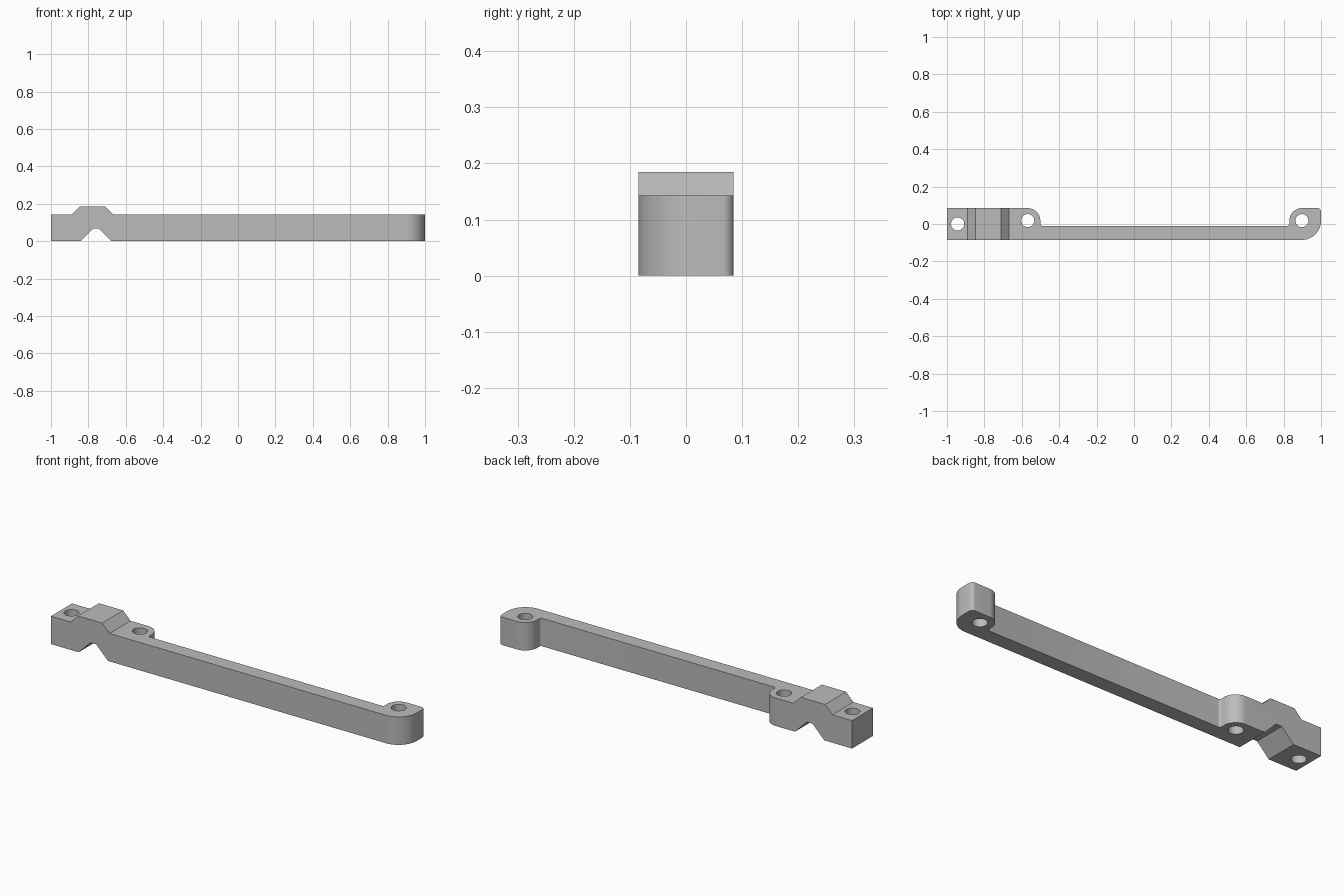
import bpy, bmesh, math
from mathutils import Vector

cube = bpy.data.objects.get("Cube")
if cube:
    bpy.data.objects.remove(cube, do_unlink=True)

grey = bpy.data.materials.new("plain grey")
grey.use_nodes = True
grey.diffuse_color = (0.5, 0.5, 0.5, 1)
grey.node_tree.nodes["Principled BSDF"].inputs["Base Color"].default_value = (0.5, 0.5, 0.5, 1)


def prism(name, points, extrude):
    """Extrude a closed outline into a solid."""
    bm = bmesh.new()
    face = bm.faces.new([bm.verts.new(p) for p in points])
    top = bmesh.ops.extrude_face_region(bm, geom=[face])["geom"]
    moved = [v for v in top if isinstance(v, bmesh.types.BMVert)]
    bmesh.ops.translate(bm, verts=moved, vec=Vector(extrude))
    bmesh.ops.recalc_face_normals(bm, faces=bm.faces)
    mesh = bpy.data.meshes.new(name)
    bm.to_mesh(mesh)
    bm.free()
    mesh.materials.append(grey)
    obj = bpy.data.objects.new(name, mesh)
    bpy.context.collection.objects.link(obj)
    return obj


def arc(cx, cy, r, start, end, steps=12):
    angles = [math.radians(start + (end - start) * i / steps) for i in range(steps + 1)]
    return [(cx + r * math.cos(a), cy + r * math.sin(a)) for a in angles]


def boolean(target, cutter, operation):
    mod = target.modifiers.new(operation.lower(), 'BOOLEAN')
    mod.operation, mod.solver, mod.object = operation, 'EXACT', cutter
    bpy.context.view_layer.objects.active = target
    bpy.ops.object.modifier_apply(modifier=mod.name)
    bpy.data.objects.remove(cutter, do_unlink=True)


# Main dimensions
half, bar, height, lug, hole = 0.085, -0.01, 0.143, 0.067, 0.035
hole_y = half - lug
left_x, right_x, end_x = -0.568, 0.898, -0.943
big, small, fillet = 1 - right_x, 0.02, 0.01

# Plan outline: block, thin bar and hooked lug
plan = [(-1, half), (-1, -half)]
plan += arc(right_x, big - half, big, -90, 0, 20)
plan += arc(1 - small, half - small, small, 0, 90, 8)
plan += arc(right_x, hole_y, lug, 90, 180, 16)
plan += arc(right_x - lug - fillet, bar + fillet, fillet, 0, -90, 6)
plan += arc(left_x + lug + fillet, bar + fillet, fillet, -90, -180, 6)
plan += arc(left_x, hole_y, lug, 0, 90, 16)

# Side profile: raised bridge above, notch below
side = [(-1.1, 0), (-0.843, 0), (-0.776, 0.067), (-0.744, 0.067), (-0.677, 0), (1.1, 0),
        (1.1, height), (-0.668, height), (-0.71, 0.185), (-0.847, 0.185),
        (-0.889, height), (-1.1, height)]

bracket = prism("mounting_bracket", [(x, y, -0.1) for x, y in plan], (0, 0, 0.4))
boolean(bracket, prism("side_profile", [(x, -0.2, z) for x, z in side], (0, 0.4, 0)), 'INTERSECT')

# Screw holes
for x, y in ((end_x, 0), (left_x, hole_y), (right_x, hole_y)):
    circle = arc(x, y, hole, 0, 360, 40)[:-1]
    boolean(bracket, prism("hole_cutter", [(a, b, -0.1) for a, b in circle], (0, 0, 0.4)), 'DIFFERENCE')

bpy.ops.object.select_all(action='DESELECT')
bracket.select_set(True)
bpy.context.view_layer.objects.active = bracket
bpy.ops.object.shade_smooth_by_angle(angle=math.radians(30))
